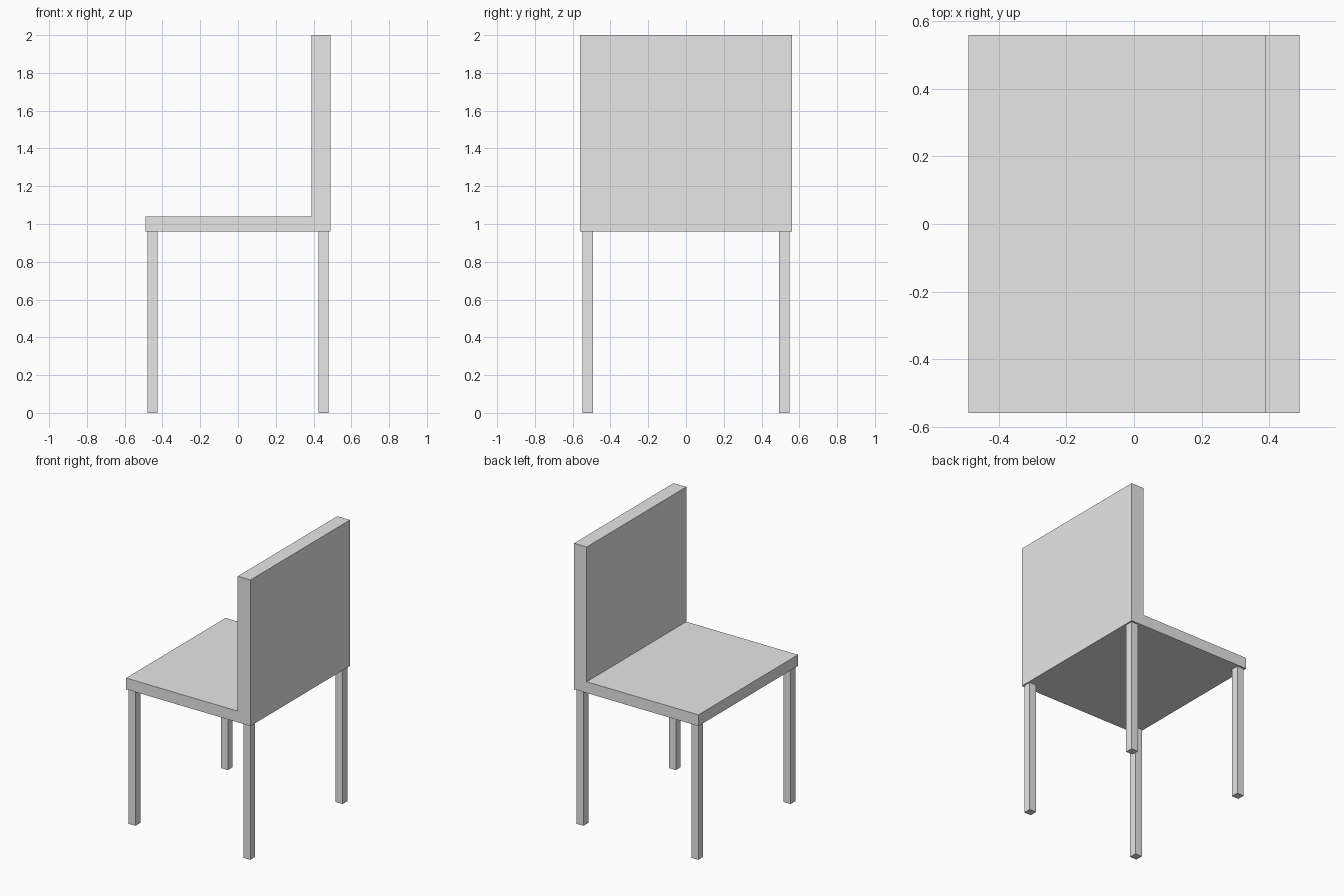
import bpy
import bmesh
from mathutils import Vector

default_cube = bpy.data.objects.get("Cube")
if default_cube:
    bpy.data.objects.remove(default_cube, do_unlink=True)

HALF_X, HALF_Y, HEIGHT = 0.49, 0.56, 2.0
SEAT_BOTTOM, SEAT_TOP = 0.96, 1.04
BACK_INNER = 0.39
LEG_SIZE, LEG_MARGIN_X, LEG_MARGIN_Y = 0.055, 0.01, 0.013

grey = bpy.data.materials.new("light grey")
grey.use_nodes = True
colour = (0.8, 0.8, 0.8, 1)
grey.diffuse_color = colour
grey.node_tree.nodes["Principled BSDF"].inputs["Base Color"].default_value = colour


def extrude_profile(name, points, direction):
    """Make a solid by extruding a flat outline along a direction."""
    bm = bmesh.new()
    face = bm.faces.new([bm.verts.new(p) for p in points])
    result = bmesh.ops.extrude_face_region(bm, geom=[face], use_keep_orig=True)
    moved = [v for v in result["geom"] if isinstance(v, bmesh.types.BMVert)]
    bmesh.ops.translate(bm, verts=moved, vec=Vector(direction))
    bmesh.ops.recalc_face_normals(bm, faces=bm.faces)
    mesh = bpy.data.meshes.new(name)
    bm.to_mesh(mesh)
    bm.free()
    mesh.materials.append(grey)
    obj = bpy.data.objects.new(name, mesh)
    bpy.context.collection.objects.link(obj)
    return obj


# Seat and backrest as one L-shaped slab
outline = [(-HALF_X, SEAT_BOTTOM), (HALF_X, SEAT_BOTTOM), (HALF_X, HEIGHT),
           (BACK_INNER, HEIGHT), (BACK_INNER, SEAT_TOP), (-HALF_X, SEAT_TOP)]
extrude_profile("seat_and_backrest", [(x, -HALF_Y, z) for x, z in outline],
                (0, 2 * HALF_Y, 0))

# Four square legs, set in slightly from the seat edges
for x_side, x_name in ((-1, "seat_end"), (1, "backrest_end")):
    for y_side, y_name in ((-1, "front"), (1, "back")):
        x = x_side * (HALF_X - LEG_MARGIN_X - LEG_SIZE / 2)
        y = y_side * (HALF_Y - LEG_MARGIN_Y - LEG_SIZE / 2)
        h = LEG_SIZE / 2
        square = [(x - h, y - h, 0), (x + h, y - h, 0),
                  (x + h, y + h, 0), (x - h, y + h, 0)]
        extrude_profile(f"leg_{y_name}_{x_name}", square, (0, 0, SEAT_BOTTOM))
